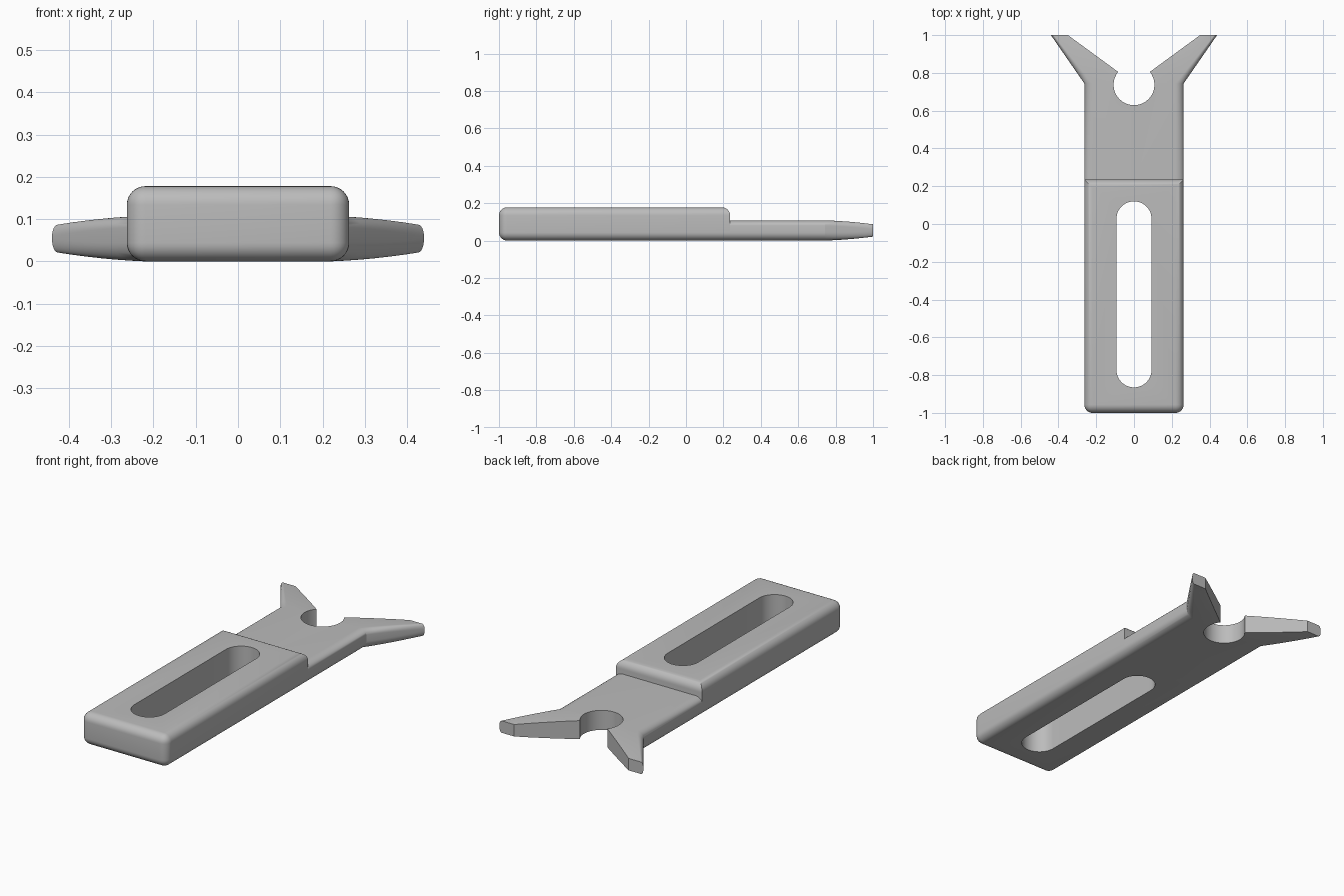
import bpy, bmesh
from math import pi, sin, cos

if "Cube" in bpy.data.objects:
    bpy.data.objects.remove(bpy.data.objects["Cube"])

grey = bpy.data.materials.new("plain grey")
grey.use_nodes = True
grey.diffuse_color = (0.5, 0.5, 0.5, 1)
grey.node_tree.nodes["Principled BSDF"].inputs["Base Color"].default_value = (0.5, 0.5, 0.5, 1)

HALF_W, HEIGHT, THIN = 0.263, 0.178, 0.108
FRONT, STEP, FORK = -1.0, 0.236, 0.744
ROUND = 0.044


def make(name, bm):
    bmesh.ops.recalc_face_normals(bm, faces=bm.faces)
    mesh = bpy.data.meshes.new(name)
    bm.to_mesh(mesh)
    bm.free()
    ob = bpy.data.objects.new(name, mesh)
    bpy.context.collection.objects.link(ob)
    mesh.materials.append(grey)
    return ob


def slot_cutter(name, radius, y0, y1, n=24):
    """Upright prism with semicircular ends centred on y0 and y1."""
    bm = bmesh.new()
    ring = [(radius * cos(pi * i / n), y1 + radius * sin(pi * i / n)) for i in range(n + 1)]
    ring += [(-x, y0 + y1 - y) for x, y in ring]
    face = bm.faces.new([bm.verts.new((x, y, -0.1)) for x, y in ring])
    bmesh.ops.remove_doubles(bm, verts=bm.verts, dist=1e-5)
    out = bmesh.ops.extrude_face_region(bm, geom=bm.faces[:])
    top = [v for v in out["geom"] if isinstance(v, bmesh.types.BMVert)]
    bmesh.ops.translate(bm, verts=top, vec=(0, 0, 0.5))
    ob = make(name, bm)
    ob.hide_render = True
    ob.hide_viewport = True
    return ob


def cut(ob, cutter):
    mod = ob.modifiers.new("cut", "BOOLEAN")
    mod.operation = "DIFFERENCE"
    mod.solver = "EXACT"
    mod.object = cutter


def smooth(ob):
    bpy.ops.object.select_all(action="DESELECT")
    ob.select_set(True)
    bpy.context.view_layer.objects.active = ob
    for mod in list(ob.modifiers):
        bpy.ops.object.modifier_apply(modifier=mod.name)
    bpy.ops.object.shade_smooth_by_angle(angle=0.5)


# Thick handle block, rounded everywhere except the lower rear edges
bm = bmesh.new()
bmesh.ops.create_cube(bm, size=1)
for v in bm.verts:
    v.co = (v.co.x * 2 * HALF_W, FRONT if v.co.y < 0 else STEP, HEIGHT if v.co.z > 0 else 0)


def is_rounded(e):
    a, b = (v.co for v in e.verts)
    rear = a.y > 0 and b.y > 0
    return not rear or (a.z > 0 and b.z > 0)


bmesh.ops.bevel(bm, geom=[e for e in bm.edges if is_rounded(e)], offset=ROUND,
                segments=8, profile=0.5, affect="EDGES")
handle = make("handle_block", bm)
slot = slot_cutter("slot_cutter", 0.093, -0.772, 0.027)
cut(handle, slot)

# Thin plate and tapering fork prongs, lofted as one half and mirrored


def section(y):
    """Half cross-section: square inner side, rounded outer side."""
    t = max(0, (y - FORK) / (1 - FORK))
    inner, outer = 0.35 * t, HALF_W + (0.44 - HALF_W) * t
    taper = 0.4 * t + 0.6 * t * t
    lo, hi = 0.021 * taper, THIN - 0.021 * taper
    rx = ROUND + (0.014 - ROUND) * t
    low_r = ROUND + (0.032 - ROUND) * t
    high_r = 0.028
    pts = [(inner, lo)]
    for i in range(9):
        a = pi / 2 * i / 8
        pts.append((outer - rx + rx * sin(a), lo + low_r * (1 - cos(a))))
    for i in range(9):
        a = pi / 2 * i / 8
        pts.append((outer - rx + rx * cos(a), hi - high_r * (1 - sin(a))))
    pts.append((inner, hi))
    return [(x, y, z) for x, z in pts]


bm = bmesh.new()
stations = [STEP, FORK] + [FORK + (1 - FORK) * i / 6 for i in range(1, 7)]
rings = [[bm.verts.new(p) for p in section(y)] for y in stations]
for a, b in zip(rings, rings[1:]):
    for i in range(len(a)):
        j = (i + 1) % len(a)
        bm.faces.new((a[i], a[j], b[j], b[i]))
bm.faces.new(rings[0])
bm.faces.new(rings[-1])
middle = [f for f in bm.faces if all(v.co.x < 1e-4 for v in f.verts)]
bmesh.ops.delete(bm, geom=middle, context="FACES_ONLY")
fork = make("forked_plate", bm)
mirror = fork.modifiers.new("mirror", "MIRROR")
mirror.use_clip = True
notch = slot_cutter("notch_cutter", 0.108, 0.737, 0.7371)
cut(fork, notch)

for ob in (handle, fork):
    smooth(ob)
for cutter in (slot, notch):
    bpy.data.objects.remove(cutter)
